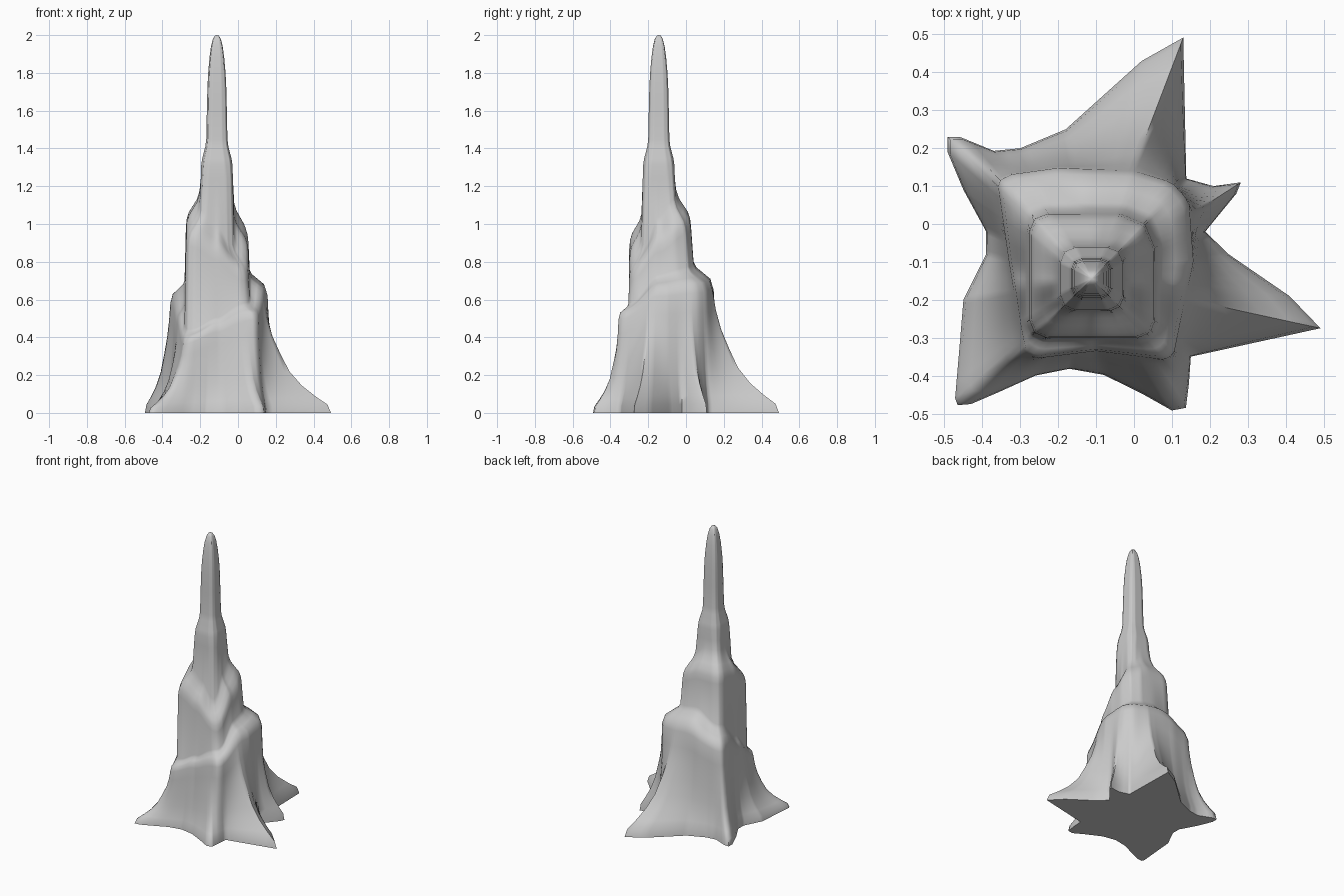
import bpy, bmesh, math
from mathutils import Vector

if "Cube" in bpy.data.objects:
    bpy.data.objects.remove(bpy.data.objects["Cube"])

CX, CY = -0.112, -0.144   # axis of the spire

# star-shaped footprint and the lower tier's shoulder outline
FOOT = [(0.492, -0.275), (0.15, -0.35), (0.145, -0.42), (0.137, -0.485), (0.10, -0.492),
        (0.02, -0.447), (-0.08, -0.398), (-0.17, -0.382), (-0.26, -0.40), (-0.36, -0.445),
        (-0.43, -0.475), (-0.465, -0.478), (-0.472, -0.46), (-0.46, -0.32), (-0.45, -0.20),
        (-0.39, -0.08), (-0.39, -0.02), (-0.45, 0.09), (-0.492, 0.19), (-0.492, 0.23),
        (-0.46, 0.23), (-0.37, 0.193), (-0.30, 0.20), (-0.18, 0.25), (0.02, 0.43),
        (0.13, 0.492), (0.138, 0.12), (0.21, 0.10), (0.282, 0.11), (0.27, 0.08),
        (0.188, -0.02), (0.25, -0.08), (0.41, -0.19)]
LOWER = [(-0.36, 0.11), (-0.33, 0.13), (-0.2, 0.148), (0, 0.14), (0.10, 0.11), (0.145, 0.06),
         (0.157, -0.1), (0.13, -0.22), (0.105, -0.345), (0.08, -0.358), (-0.1, -0.335),
         (-0.26, -0.355), (-0.29, -0.335), (-0.33, -0.1)]

# shoulder heights every 45 degrees, starting at +x and turning towards +y
LOWER_Z = [0.65, 0.67, 0.69, 0.61, 0.50, 0.38, 0.45, 0.52]
MIDDLE_Z = [0.89, 0.98, 1.03, 1.03, 1.01, 0.92, 0.85, 0.74]


def square(x0, x1, y0, y1, c, back_right=0):
    """Square outline with rounded corners; one corner may be rounder."""
    pts = []
    for x, y, sx, sy, k in [(x1, y1, 1, 1, back_right or c), (x0, y1, -1, 1, c),
                            (x0, y0, -1, -1, c), (x1, y0, 1, -1, c)]:
        corner = [(x, y - sy * k), (x - sx * k * 0.3, y - sy * k * 0.3), (x - sx * k, y)]
        pts += corner if sx * sy > 0 else corner[::-1]
    return pts


def box(h, c):
    return square(CX - h, CX + h, CY - h, CY + h, c)


def radius(poly, a):
    """Distance from the axis to the outline in direction a."""
    dx, dy = math.cos(a), math.sin(a)
    best = 0
    for (ax, ay), (bx, by) in zip(poly, poly[1:] + poly[:1]):
        ex, ey, px, py = bx - ax, by - ay, ax - CX, ay - CY
        det = ex * dy - ey * dx
        if abs(det) < 1e-9:
            continue
        t = (ex * py - ey * px) / det
        s = (dx * py - dy * px) / det
        if -1e-5 <= s <= 1 + 1e-5 and t > best:
            best = t
    return best


def height(table, a):
    f = (a / (math.pi / 4)) % 8
    i = int(f) % 8
    u = f - int(f)
    u = u * u * (3 - 2 * u)
    return table[i] * (1 - u) + table[(i + 1) % 8] * u


# directions: even spread plus every footprint corner
angles = [math.tau * i / 96 for i in range(96)]
for x, y in FOOT:
    a = math.atan2(y - CY, x - CX) % math.tau
    angles = [b for b in angles if abs(b - a) > 0.012] + [a]
angles.sort()

MID = square(-0.275, 0.055, -0.30, 0.025, 0.045, 0.09)
MID_LOW = square(-0.283, 0.062, -0.305, 0.04, 0.045, 0.09)
UP = box(0.085, 0.035)
UP_LOW = box(0.092, 0.035)
FLARE = [(0, 1), (0.07, 0.95), (0.14, 0.77), (0.23, 0.57), (0.35, 0.385), (0.5, 0.25),
         (0.65, 0.13), (0.8, 0.05), (0.95, 0.0)]

rings = []


def ring(outer, inner, w, zfun):
    pts = []
    for a in angles:
        r = radius(outer, a) * w + radius(inner, a) * (1 - w)
        pts.append((CX + r * math.cos(a), CY + r * math.sin(a), zfun(a)))
    rings.append(pts)


# flared lower tier and its sloping shoulder, flatter where it is narrow
for t, w in FLARE:
    ring(FOOT, LOWER, w, lambda a: t * height(LOWER_Z, a))
for w, dz in [(0.85, 0.02), (0.5, 0.05), (0.15, 0.08), (0, 0.11)]:
    ring(LOWER, MID_LOW, w,
         lambda a: height(LOWER_Z, a) + dz * (0.75 + 0.25 * math.sin(a)))
# middle tier
ring(MID, MID_LOW, 0.9, lambda a: height(MIDDLE_Z, a) - 0.04)
for w, dz in [(0.95, 0.0), (0.8, 0.035), (0.5, 0.07), (0.2, 0.105), (0, 0.15)]:
    ring(MID, UP_LOW, w, lambda a: height(MIDDLE_Z, a) + dz)
# upper tier and needle
ring(UP, UP, 1, lambda a: 1.24)
for h, z in [(0.083, 1.31), (0.078, 1.345), (0.061, 1.41), (0.056, 1.45), (0.053, 1.6),
             (0.050, 1.72), (0.046, 1.80), (0.039, 1.88), (0.031, 1.94), (0.021, 1.98),
             (0.010, 1.998)]:
    b = box(h, h * 0.5)
    ring(b, b, 1, lambda a: z)

# skin the rings
bm = bmesh.new()
loops = [[bm.verts.new(Vector(p)) for p in r] for r in rings]
n = len(angles)
for lo, hi in zip(loops, loops[1:]):
    for i in range(n):
        j = (i + 1) % n
        bm.faces.new((lo[i], lo[j], hi[j], hi[i]))
bm.faces.new(loops[0][::-1])
tip = bm.verts.new((CX, CY, 2.0))
for i in range(n):
    bm.faces.new((loops[-1][i], loops[-1][(i + 1) % n], tip))
bmesh.ops.recalc_face_normals(bm, faces=bm.faces)
mesh = bpy.data.meshes.new("rock_spire")
bm.to_mesh(mesh)
bm.free()
spire = bpy.data.objects.new("rock_spire", mesh)
bpy.context.collection.objects.link(spire)
bpy.context.view_layer.objects.active = spire
spire.select_set(True)
bpy.ops.object.shade_smooth_by_angle(angle=math.radians(75))
